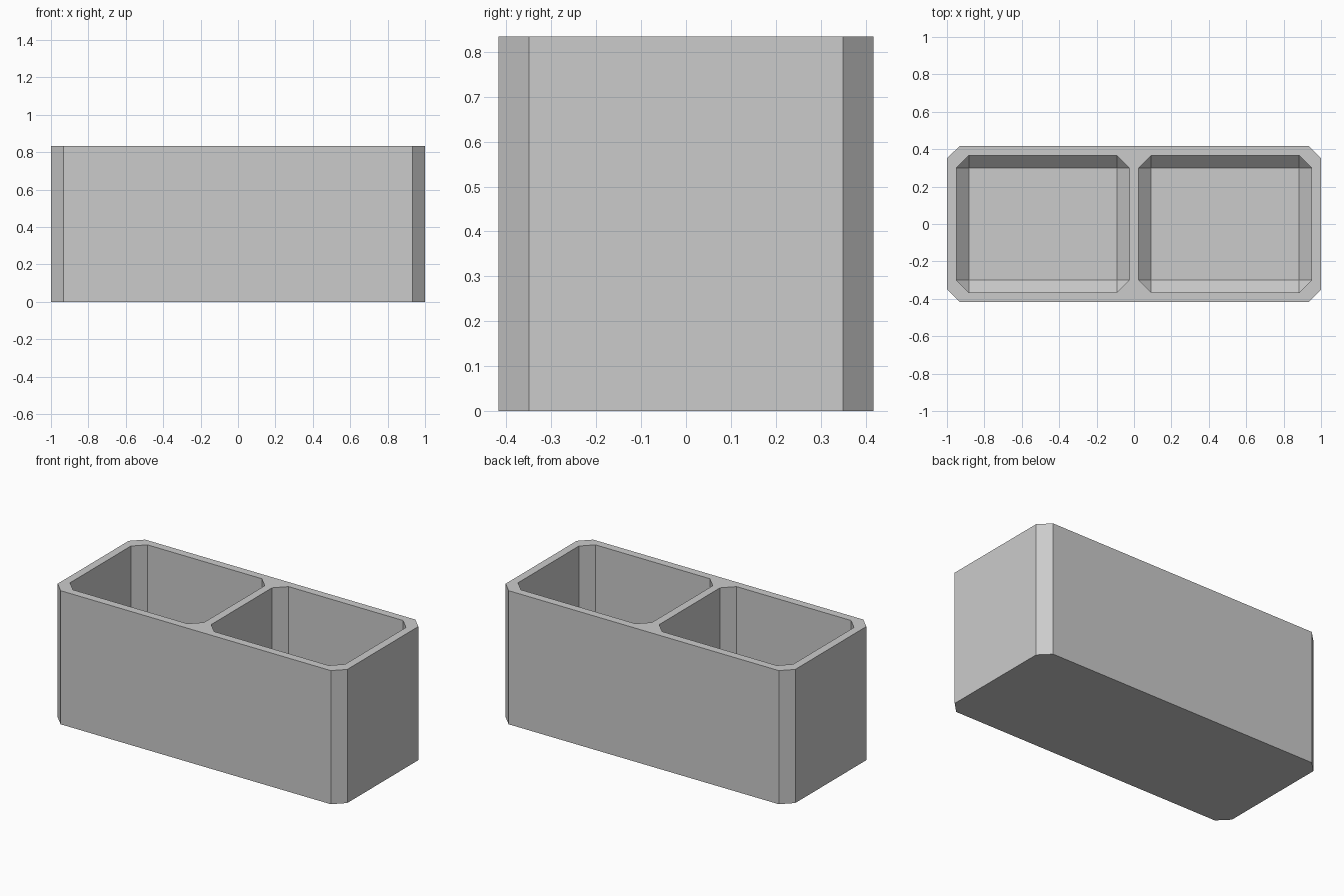
import bpy
import bmesh

WALL = 0.05
CHAMFER = 0.067
LENGTH, DEPTH, HEIGHT = 2.0, 0.834, 0.834

default = bpy.data.objects.get("Cube")
if default:
    bpy.data.objects.remove(default, do_unlink=True)

grey = bpy.data.materials.new("light_grey")
grey.use_nodes = True
colour = (0.6, 0.6, 0.6, 1.0)
grey.diffuse_color = colour
grey.node_tree.nodes["Principled BSDF"].inputs["Base Color"].default_value = colour


def chamfered_box(name, low, high, picks_edge):
    """Box between two corners, with the chosen edges cut flat."""
    bm = bmesh.new()
    bmesh.ops.create_cube(bm, size=1)
    for v in bm.verts:
        v.co = [h if c > 0 else l for c, l, h in zip(v.co, low, high)]
    edges = [e for e in bm.edges if picks_edge(e)]
    bmesh.ops.bevel(bm, geom=edges, offset=CHAMFER, segments=1,
                    affect='EDGES', profile=0.5)
    mesh = bpy.data.meshes.new(name)
    bm.to_mesh(mesh)
    bm.free()
    mesh.materials.append(grey)
    obj = bpy.data.objects.new(name, mesh)
    bpy.context.collection.objects.link(obj)
    return obj


def is_upright(edge):
    a, b = edge.verts
    return abs(a.co.z - b.co.z) > 0.1


# Outer shell with chamfered upright corners
box = chamfered_box("divided_box", (-LENGTH / 2, -DEPTH / 2, 0),
                    (LENGTH / 2, DEPTH / 2, HEIGHT), is_upright)

# Two compartments, chamfered along the floor as well as the corners
inner_x, inner_y = LENGTH / 2 - WALL, DEPTH / 2 - WALL
for side, x0, x1 in (("left", WALL / 2, inner_x), ("right", -inner_x, -WALL / 2)):
    cutter = chamfered_box(side + "_compartment_cutter", (x0, -inner_y, WALL),
                           (x1, inner_y, HEIGHT + 0.1),
                           lambda e: is_upright(e) or max(v.co.z for v in e.verts) < HEIGHT)
    cutter.hide_render = True
    cutter.hide_viewport = True
    cutter.display_type = 'WIRE'
    cut = box.modifiers.new(side + "_compartment", 'BOOLEAN')
    cut.operation = 'DIFFERENCE'
    cut.solver = 'EXACT'
    cut.object = cutter
